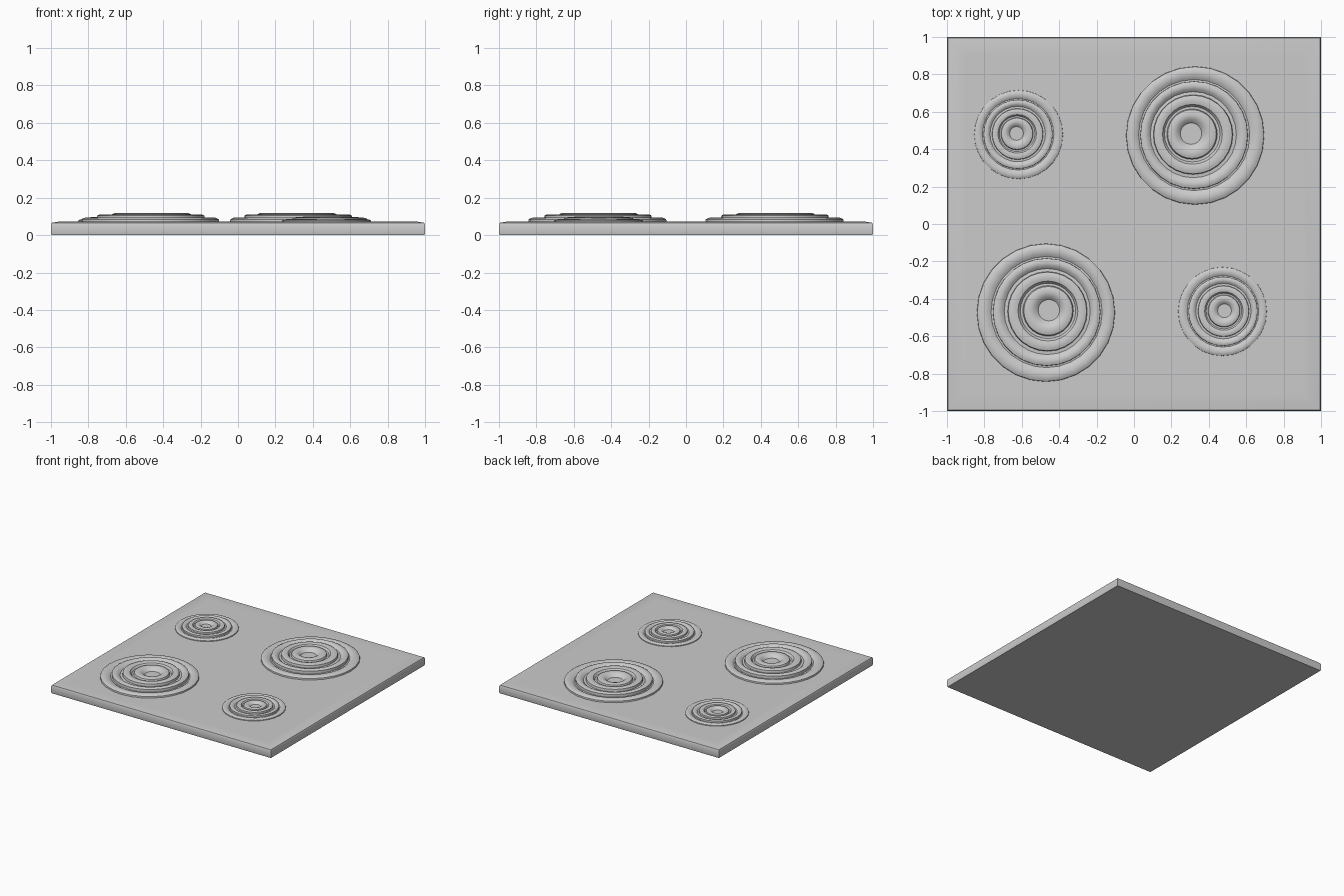
import bpy, bmesh, math

if "Cube" in bpy.data.objects:
    bpy.data.objects.remove(bpy.data.objects["Cube"])

TOP = 0.068


def finish(name, bm, angle):
    bmesh.ops.recalc_face_normals(bm, faces=bm.faces)
    me = bpy.data.meshes.new(name)
    bm.to_mesh(me)
    bm.free()
    ob = bpy.data.objects.new(name, me)
    bpy.context.collection.objects.link(ob)
    bpy.ops.object.select_all(action='DESELECT')
    bpy.context.view_layer.objects.active = ob
    ob.select_set(True)
    bpy.ops.object.shade_smooth_by_angle(angle=math.radians(angle))
    return ob


# Hob plate: stacked square outlines give the soft rim and slightly crowned top
bm = bmesh.new()
loops = []
for h, z in [(0.997, 0), (1, 0.01), (1, 0.055), (0.995, 0.066), (0.96, 0.072), (0.9, 0.072)]:
    loops.append([bm.verts.new((sx * h, sy * h, z)) for sx, sy in ((-1, -1), (1, -1), (1, 1), (-1, 1))])
for a, b in zip(loops, loops[1:]):
    for i in range(4):
        j = (i + 1) % 4
        bm.faces.new((a[i], a[j], b[j], b[i]))
bm.faces.new(loops[0][::-1])
bm.faces.new(loops[-1])
finish("hob_plate", bm, 40)

# Coil profile (radius, height), rounded rings stepping up towards the middle
PROFILE = [(0.370, 0.000), (0.368, 0.016), (0.355, 0.024), (0.335, 0.027), (0.312, 0.022), (0.297, 0.012),
           (0.288, 0.014), (0.287, 0.036), (0.275, 0.042), (0.260, 0.043), (0.245, 0.038), (0.230, 0.024),
           (0.213, 0.026), (0.210, 0.045), (0.196, 0.050), (0.178, 0.051), (0.160, 0.046), (0.148, 0.030),
           (0.135, 0.030), (0.130, 0.045), (0.118, 0.050), (0.098, 0.051), (0.078, 0.046), (0.057, 0.024)]


def burner(name, x, y, scale, dx, dy, sides=28):
    bm = bmesh.new()
    rings = []
    for r, z in PROFILE:
        # inner rings drift off centre, like a wound coil
        t = 1 - (r - 0.057) / 0.313
        rings.append([bm.verts.new((x + dx * t + scale * r * math.cos(a),
                                    y + dy * t + scale * r * math.sin(a),
                                    TOP + scale * z))
                      for a in (math.tau * i / sides for i in range(sides))])
    for a, b in zip(rings, rings[1:]):
        for i in range(sides):
            j = (i + 1) % sides
            bm.faces.new((a[i], a[j], b[j], b[i]))
    bm.faces.new(rings[-1])
    bm.faces.new(rings[0][::-1])
    finish(name, bm, 35)


# Two large and two small burners
burner("large_burner_back", 0.327, 0.473, 1.0, -0.022, 0.010)
burner("large_burner_front", -0.471, -0.474, 1.0, 0.016, 0.013)
burner("small_burner_back", -0.617, 0.478, 0.643, -0.011, 0.006)
burner("small_burner_front", 0.473, -0.468, 0.643, 0.011, 0.004)
